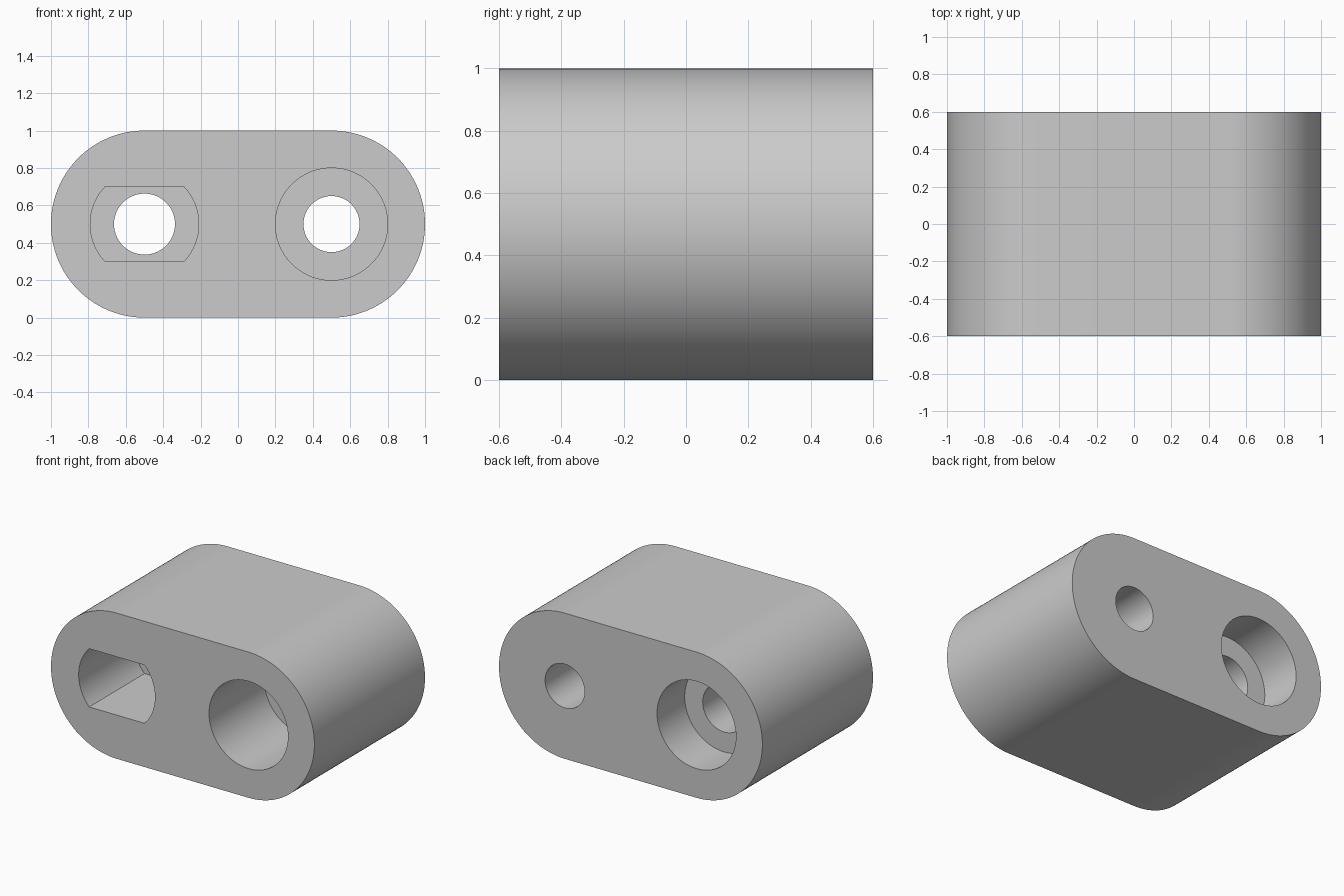
import bpy
import bmesh
from math import cos, sin, pi, asin

cube = bpy.data.objects.get("Cube")
if cube:
    bpy.data.objects.remove(cube, do_unlink=True)

FRONT, BACK = -0.6, 0.6
MID_Z = 0.5
HOLE_X = 0.5
OVER = 0.1          # how far cutters reach past the faces


def arc(cx, radius, start, end, steps):
    """Points of an arc in the x-z plane, both ends included."""
    angles = [start + (end - start) * i / steps for i in range(steps + 1)]
    return [(cx + radius * cos(a), MID_Z + radius * sin(a)) for a in angles]


def circle(cx, radius):
    return arc(cx, radius, 0, 2 * pi, 96)[:-1]


def prism(name, outline, y0, y1):
    """Extrude an x-z outline along y."""
    bm = bmesh.new()
    face = bm.faces.new([bm.verts.new((x, y0, z)) for x, z in outline])
    result = bmesh.ops.extrude_face_region(bm, geom=[face])
    verts = [v for v in result["geom"] if isinstance(v, bmesh.types.BMVert)]
    bmesh.ops.translate(bm, verts=verts, vec=(0, y1 - y0, 0))
    bmesh.ops.recalc_face_normals(bm, faces=bm.faces)
    mesh = bpy.data.meshes.new(name)
    bm.to_mesh(mesh)
    bm.free()
    obj = bpy.data.objects.new(name, mesh)
    bpy.context.collection.objects.link(obj)
    return obj


# Grey material
grey = bpy.data.materials.new("light_grey")
grey.use_nodes = True
colour = (0.6, 0.6, 0.6, 1)
grey.diffuse_color = colour
grey.node_tree.nodes["Principled BSDF"].inputs["Base Color"].default_value = colour

# Rounded block
outline = (arc(HOLE_X, 0.5, -pi / 2, pi / 2, 64)
           + arc(-HOLE_X, 0.5, pi / 2, 3 * pi / 2, 64))
body = prism("link_block", outline, FRONT, BACK)
body.data.materials.append(grey)

# Round slot with flat top and bottom
flat = asin(0.2 / 0.29)
slot = (arc(-HOLE_X, 0.29, -flat, flat, 24)
        + arc(-HOLE_X, 0.29, pi - flat, pi + flat, 24))

# Holes: right side has slot, bore and rear recess; left has front recess and bore
cutters = [
    prism("slot_cutter", slot, FRONT - OVER, 0),
    prism("right_bore_cutter", circle(-HOLE_X, 0.163), FRONT - OVER, BACK + OVER),
    prism("rear_recess_cutter", circle(-HOLE_X, 0.3), BACK - 0.3, BACK + OVER),
    prism("front_recess_cutter", circle(HOLE_X, 0.3), FRONT - OVER, 0),
    prism("left_bore_cutter", circle(HOLE_X, 0.15), FRONT - OVER, BACK + OVER),
]

bpy.ops.object.select_all(action='DESELECT')
bpy.context.view_layer.objects.active = body
body.select_set(True)
for cutter in cutters:
    cutter.hide_render = True
    cutter.data.materials.append(grey)
    mod = body.modifiers.new(cutter.name, 'BOOLEAN')
    mod.operation = 'DIFFERENCE'
    mod.solver = 'EXACT'
    mod.object = cutter
    bpy.ops.object.modifier_apply(modifier=mod.name)
for cutter in cutters:
    bpy.data.objects.remove(cutter, do_unlink=True)

bpy.ops.object.shade_smooth_by_angle(angle=pi / 6)
